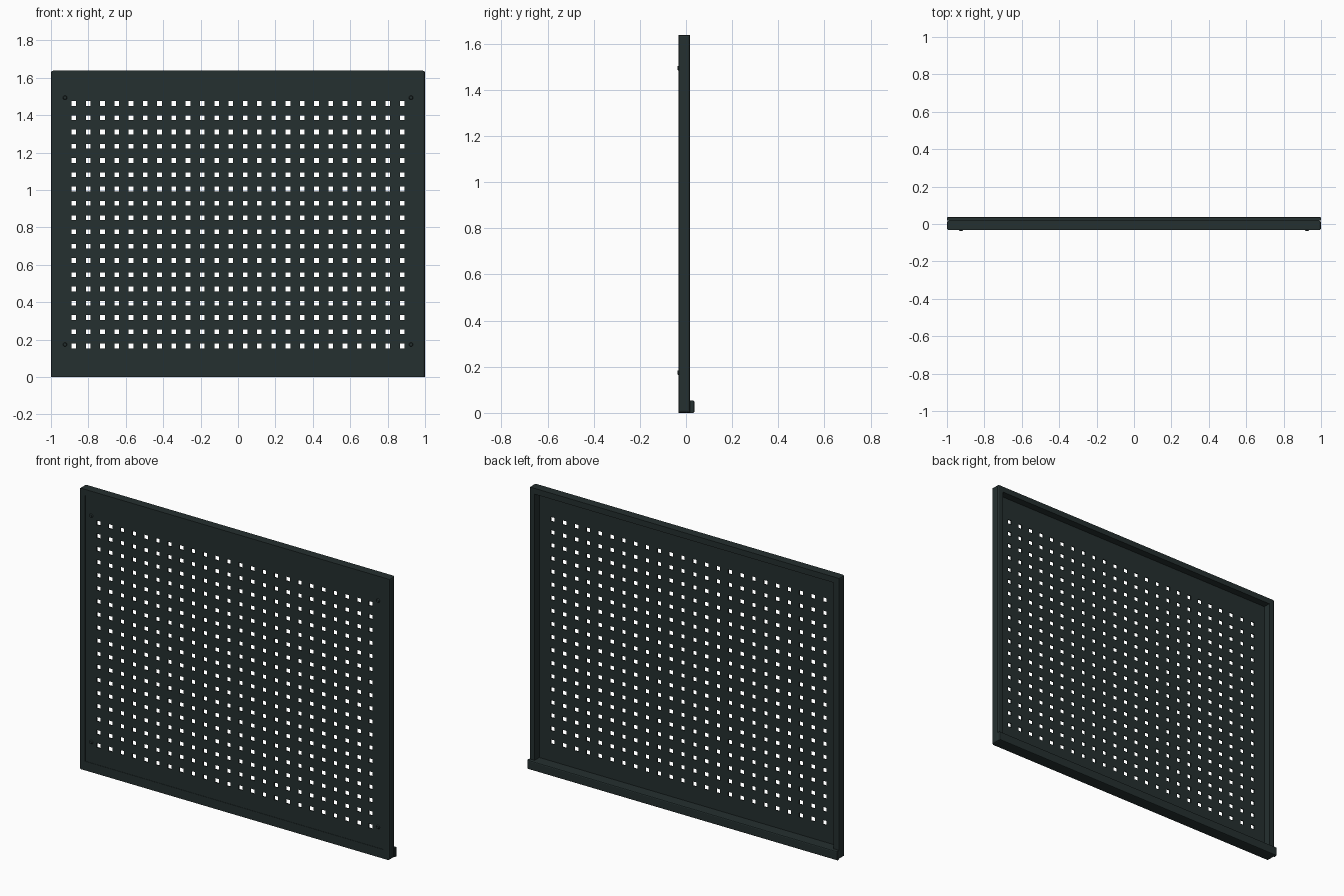
import bpy, bmesh, math

if "Cube" in bpy.data.objects:
    bpy.data.objects.remove(bpy.data.objects["Cube"])

paint = bpy.data.materials.new("dark_green_grey_paint")
paint.diffuse_color = (0.018, 0.029, 0.029, 1)
paint.use_nodes = True
paint.node_tree.nodes["Principled BSDF"].inputs["Base Color"].default_value = paint.diffuse_color

W, H = 1.0, 1.638            # half width, height
YF, YB, YL = -0.033, 0.018, 0.037   # frame front, frame back, lip back
RAIL_X, RAIL_T, RAIL_B = 0.963, 1.604, 0.053


def finish(name, bm):
    bmesh.ops.recalc_face_normals(bm, faces=bm.faces)
    me = bpy.data.meshes.new(name)
    bm.to_mesh(me)
    bm.free()
    me.materials.append(paint)
    ob = bpy.data.objects.new(name, me)
    bpy.context.collection.objects.link(ob)
    return ob


def box(name, x0, x1, y0, y1, z0, z1, bevel_edges=None, width=0.01):
    bm = bmesh.new()
    bmesh.ops.create_cube(bm, size=1)
    for v in bm.verts:
        v.co = (x1 if v.co.x > 0 else x0, y1 if v.co.y > 0 else y0, z1 if v.co.z > 0 else z0)
    if bevel_edges:
        picked = [e for e in bm.edges if bevel_edges(e)]
        bmesh.ops.bevel(bm, geom=picked, offset=width, segments=2, profile=0.5, affect='EDGES')
    return finish(name, bm)


# Side rails with softened outer corners
for s, side in ((-1, "left"), (1, "right")):
    x0, x1 = sorted((s * RAIL_X, s * W))
    outer = lambda e: all(abs(v.co.x) > 0.99 and (v.co.z < 0.01 or v.co.z > 1.6) for v in e.verts)
    box(side + "_rail", x0, x1, YF, YB, 0, H, outer)

# Top and bottom rails
box("top_rail", -RAIL_X, RAIL_X, YF, YB, RAIL_T, H)
box("bottom_rail", -RAIL_X, RAIL_X, YF, YB, 0, RAIL_B)

# Rear lip along the bottom
box("rear_lip", -W, W, YB, YL, 0, RAIL_B,
    lambda e: all(v.co.y > YL - 0.001 for v in e.verts), 0.006)

# Perforated panel: a grid with the hole cells left out, then thickened
COLS, ROWS, PITCH, HALF = 24, 18, 0.0763, 0.0125
xs, zs = [-RAIL_X], [RAIL_B]
for i in range(COLS):
    c = (i - (COLS - 1) / 2) * PITCH
    xs += [c - HALF, c + HALF]
for j in range(ROWS):
    c = 0.166 + j * PITCH
    zs += [c - HALF, c + HALF]
xs.append(RAIL_X)
zs.append(RAIL_T)
bm = bmesh.new()
grid = [[bm.verts.new((x, YF + 0.002, z)) for z in zs] for x in xs]
for i in range(len(xs) - 1):
    for j in range(len(zs) - 1):
        if not (i % 2 and j % 2):
            bm.faces.new((grid[i][j], grid[i + 1][j], grid[i + 1][j + 1], grid[i][j + 1]))
ext = bmesh.ops.extrude_face_region(bm, geom=bm.faces[:], use_keep_orig=True)
for v in [g for g in ext["geom"] if isinstance(g, bmesh.types.BMVert)]:
    v.co.y += 0.006
finish("perforated_panel", bm)

# Four small corner screws
for s, side in ((-1, "left"), (1, "right")):
    for z, level in ((0.174, "lower"), (1.494, "upper")):
        bm = bmesh.new()
        bmesh.ops.create_cone(bm, cap_ends=True, segments=12, radius1=0.012, radius2=0.008, depth=0.007)
        for v in bm.verts:
            x, y, d = v.co
            v.co = (s * 0.925 + x, -0.0335 - d, z + y)
        finish(level + "_" + side + "_screw", bm)
